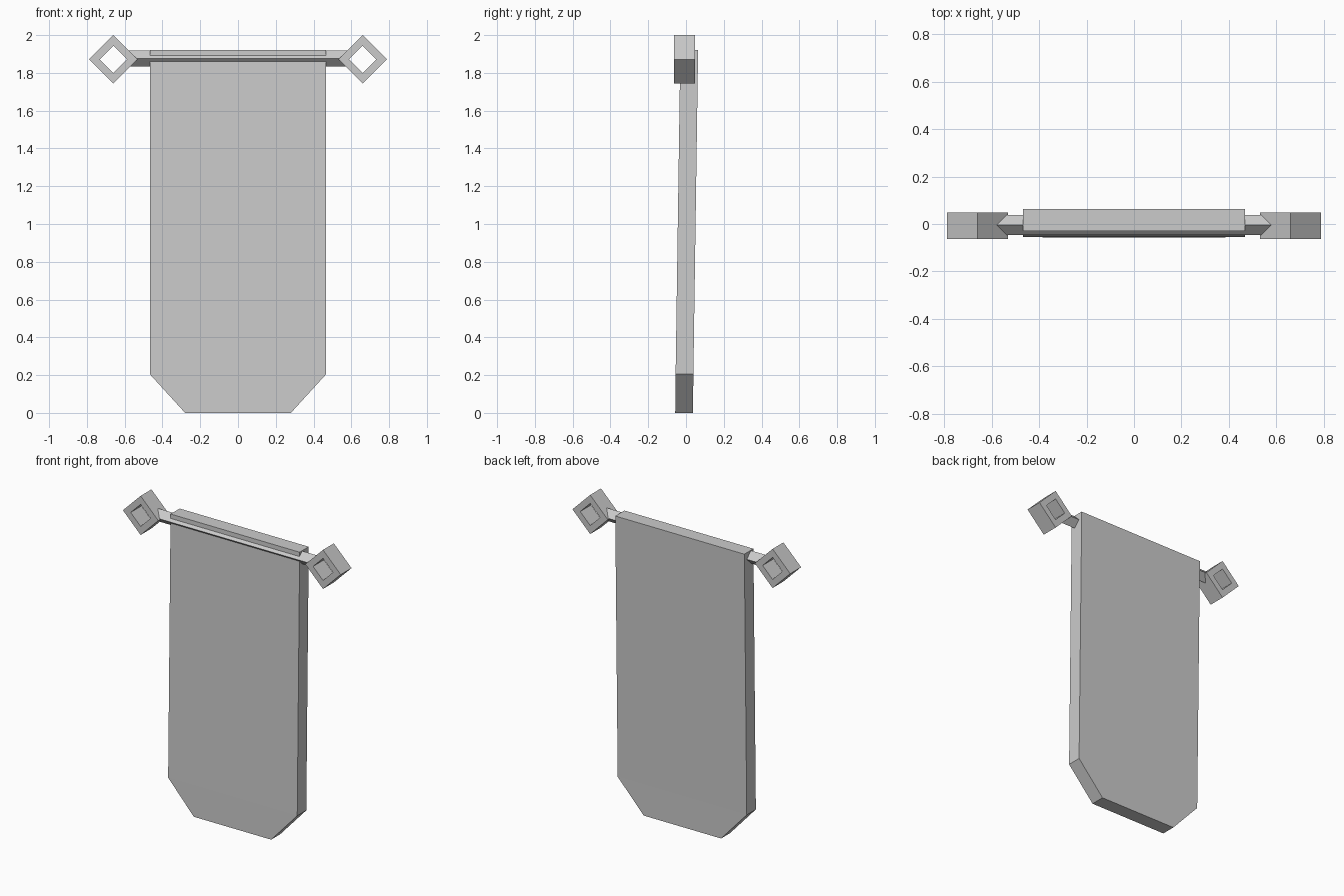
import bpy, bmesh, math
from mathutils import Vector

if "Cube" in bpy.data.objects:
    bpy.data.objects.remove(bpy.data.objects["Cube"])


def make_object(name, bm):
    bmesh.ops.recalc_face_normals(bm, faces=bm.faces)
    mesh = bpy.data.meshes.new(name)
    bm.to_mesh(mesh)
    bm.free()
    ob = bpy.data.objects.new(name, mesh)
    bpy.context.collection.objects.link(ob)
    return ob


def diamond(r):
    return [(r, 0), (0, r), (-r, 0), (0, -r)]


# cloth: chamfered slab, leaning back towards the top
THICK = 0.094
HALF_ROWS = [(0.28, 0.0, -0.057), (0.467, 0.205, -0.055), (0.467, 1.92, -0.03)]  # x, z, front y
bm = bmesh.new()
rows = [[bm.verts.new((sx * x, y + dy, z))
         for sx, dy in ((-1, 0), (1, 0), (1, THICK), (-1, THICK))]
        for x, z, y in HALF_ROWS]
for a, b in zip(rows, rows[1:]):
    for i in range(4):
        j = (i + 1) % 4
        bm.faces.new((a[i], a[j], b[j], b[i]))
bm.faces.new(rows[0])
bm.faces.new(rows[-1])
make_object("banner_cloth", bm)

# pole: four-sided rod with an edge facing forward
bm = bmesh.new()
ends = [[bm.verts.new((x, -0.004 + u, 1.876 + v)) for u, v in diamond(0.042)]
        for x in (-0.58, 0.58)]
for i in range(4):
    j = (i + 1) % 4
    bm.faces.new((ends[0][i], ends[0][j], ends[1][j], ends[1][i]))
for end in ends:
    bm.faces.new(end)
make_object("pole", bm)

# diamond-shaped open rings on both pole ends
for side, cx in (("left", -0.66), ("right", 0.66)):
    bm = bmesh.new()
    loops = [[bm.verts.new((cx + u, y, 1.872 + v)) for u, v in diamond(r)]
             for r, y in ((0.128, -0.064), (0.128, 0.048), (0.072, 0.048), (0.072, -0.064))]
    for k in range(4):
        a, b = loops[k], loops[(k + 1) % 4]
        for i in range(4):
            j = (i + 1) % 4
            bm.faces.new((a[i], a[j], b[j], b[i]))
    make_object("end_ring_" + side, bm)
